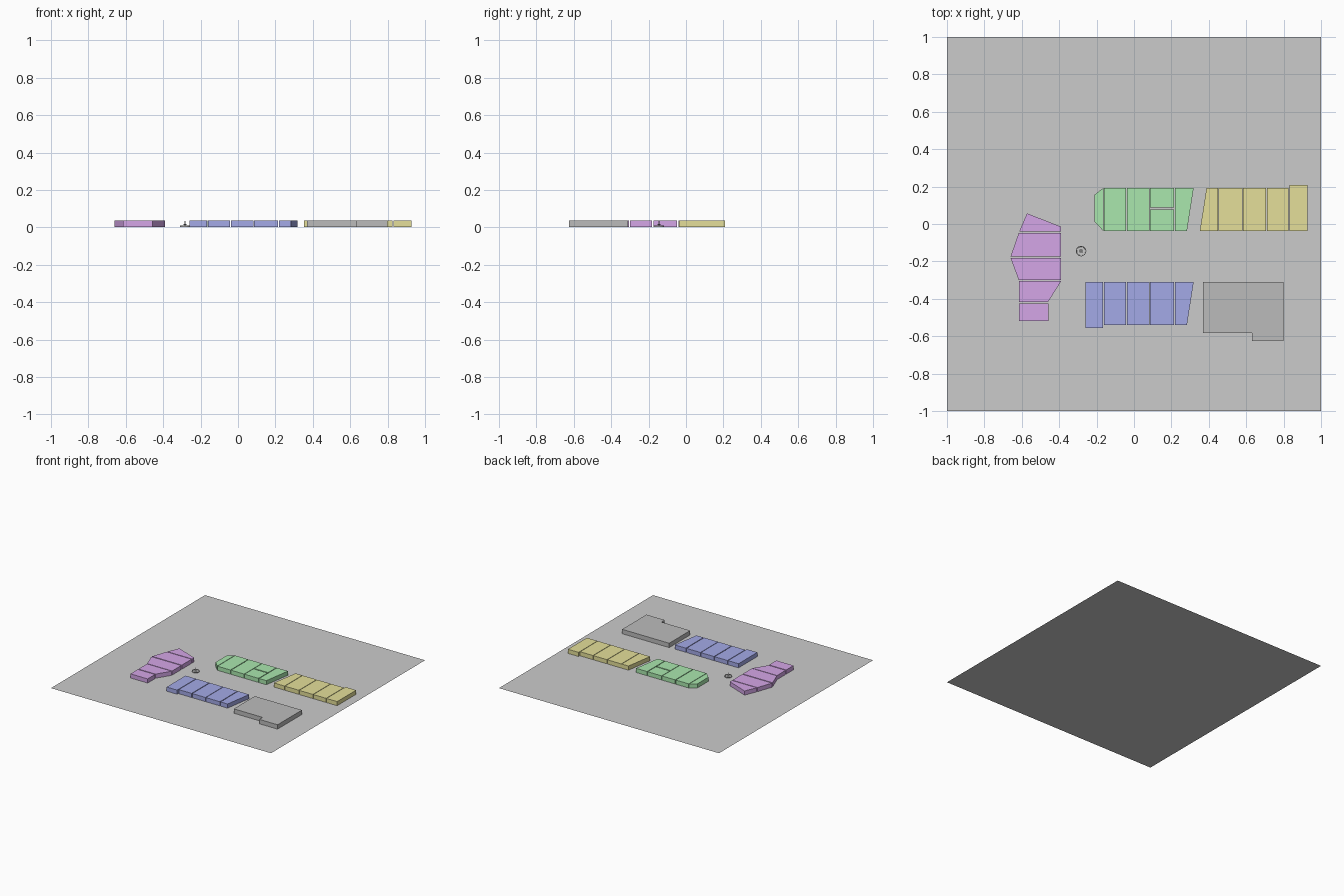
import bpy, bmesh, math

if "Cube" in bpy.data.objects:
    bpy.data.objects.remove(bpy.data.objects["Cube"])

Z0, Z1 = 0.003, 0.037


def material(name, rgb):
    m = bpy.data.materials.new(name)
    m.diffuse_color = (*rgb, 1)
    m.use_nodes = True
    m.node_tree.nodes["Principled BSDF"].inputs["Base Color"].default_value = m.diffuse_color
    return m


GREEN = material("green", (0.40, 0.80, 0.42))
YELLOW = material("yellow", (0.78, 0.74, 0.32))
BLUE = material("blue", (0.37, 0.40, 0.80))
PURPLE = material("purple", (0.66, 0.38, 0.80))


def add_object(name, bm, mat=None):
    bmesh.ops.recalc_face_normals(bm, faces=bm.faces)
    me = bpy.data.meshes.new(name)
    bm.to_mesh(me)
    bm.free()
    ob = bpy.data.objects.new(name, me)
    bpy.context.collection.objects.link(ob)
    if mat:
        me.materials.append(mat)
    return ob


def prism(name, pts, mat=None, z0=Z0, z1=Z1):
    bm = bmesh.new()
    face = bm.faces.new([bm.verts.new((x, y, z0)) for x, y in pts])
    ext = bmesh.ops.extrude_face_region(bm, geom=[face], use_keep_orig=True)
    for g in ext["geom"]:
        if isinstance(g, bmesh.types.BMVert):
            g.co.z = z1
    return add_object(name, bm, mat)


def box(name, xa, xb, ya, yb, mat):
    return prism(name, [(xa, ya), (xb, ya), (xb, yb), (xa, yb)], mat)


# Site plane
bm = bmesh.new()
bmesh.ops.create_grid(bm, x_segments=1, y_segments=1, size=1)
add_object("ground_slab", bm)

N0, N1 = -0.037, 0.193     # north row depth
S0, S1 = -0.54, -0.31      # south row depth

# Green row
prism("green_unit_end", [(-0.164, N0), (-0.164, N1), (-0.212, 0.155), (-0.212, 0.013)], GREEN)
box("green_unit_1", -0.160, -0.043, N0, N1, GREEN)
box("green_unit_2", -0.037, 0.082, N0, N1, GREEN)
box("green_unit_3_front", 0.086, 0.213, N0, 0.078, GREEN)
box("green_unit_3_back", 0.086, 0.213, 0.087, N1, GREEN)
prism("green_unit_slanted", [(0.219, N0), (0.283, N0), (0.319, N1), (0.219, N1)], GREEN)

# Yellow row
prism("yellow_unit_slanted", [(0.352, N0), (0.449, N0), (0.449, N1), (0.388, N1)], YELLOW)
for i, (a, b) in enumerate([(0.453, 0.579), (0.583, 0.707), (0.711, 0.827)]):
    box(f"yellow_unit_{i + 1}", a, b, N0, N1, YELLOW)
box("yellow_unit_end", 0.831, 0.927, N0, 0.209, YELLOW)

# Blue row
box("blue_unit_end", -0.26, -0.165, -0.555, S1, BLUE)
for i, (a, b) in enumerate([(-0.160, -0.043), (-0.037, 0.082), (0.086, 0.213)]):
    box(f"blue_unit_{i + 1}", a, b, S0, S1, BLUE)
prism("blue_unit_slanted", [(0.219, S0), (0.283, S0), (0.319, S1), (0.219, S1)], BLUE)

# Purple row
R = -0.389
prism("purple_unit_1", [(-0.614, -0.041), (R, -0.041), (R, -0.015), (-0.572, 0.057)], PURPLE)
prism("purple_unit_2", [(-0.66, -0.174), (R, -0.174), (R, -0.047), (-0.616, -0.047)], PURPLE)
prism("purple_unit_3", [(-0.616, -0.300), (R, -0.300), (R, -0.182), (-0.66, -0.182)], PURPLE)
prism("purple_unit_4", [(-0.614, -0.416), (-0.459, -0.416), (R, -0.305), (-0.614, -0.305)], PURPLE)
box("purple_unit_5", -0.614, -0.458, -0.519, -0.424, PURPLE)

# Grey hall with stepped front
prism("grey_hall", [(0.370, -0.583), (0.632, -0.583), (0.632, -0.626), (0.798, -0.626),
                    (0.798, -0.31), (0.370, -0.31)], material("dark_grey", (0.5, 0.5, 0.5)), 0.001)

# Fountain: lathed basin, bowl and spout
profile = [(0, 0.001), (0.027, 0.001), (0.028, 0.009), (0.024, 0.009), (0.023, 0.005),
           (0.006, 0.005), (0.003, 0.008), (0.003, 0.013), (0.011, 0.016), (0.011, 0.018),
           (0.003, 0.017), (0.002, 0.033), (0, 0.035)]
bm = bmesh.new()
vs = [bm.verts.new((-0.283 + r, -0.145, z)) for r, z in profile]
es = [bm.edges.new(p) for p in zip(vs, vs[1:])]
bmesh.ops.spin(bm, geom=vs + es, cent=(-0.283, -0.145, 0), axis=(0, 0, 1),
               angle=math.tau, steps=24, use_duplicate=False)
bmesh.ops.remove_doubles(bm, verts=bm.verts, dist=0.0001)
add_object("fountain", bm)
